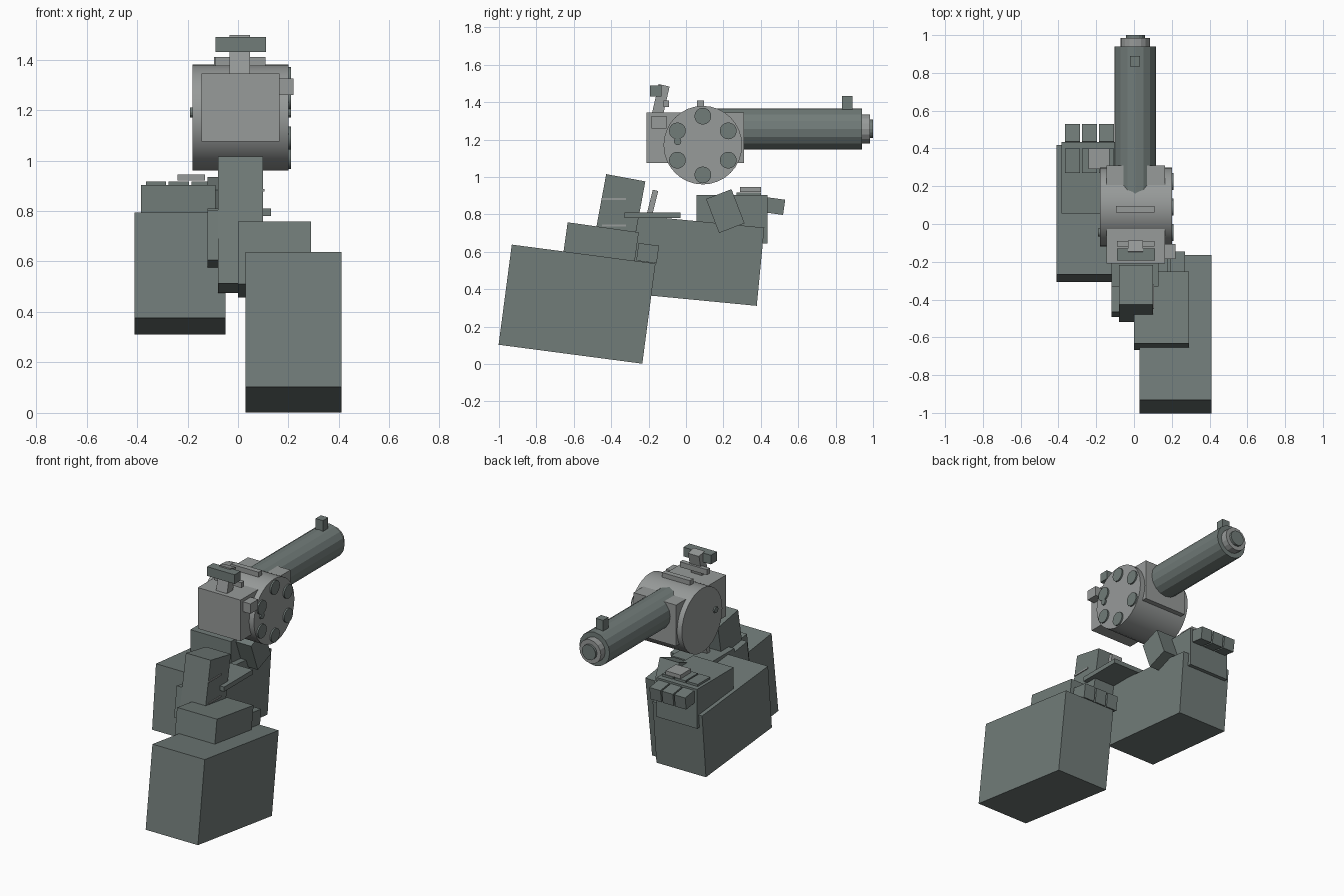
import bpy
from math import radians, sin, cos, pi

if "Cube" in bpy.data.objects:
    bpy.data.objects.remove(bpy.data.objects["Cube"])


def material(name, colour):
    mat = bpy.data.materials.new(name)
    mat.use_nodes = True
    mat.diffuse_color = colour
    mat.node_tree.nodes["Principled BSDF"].inputs["Base Color"].default_value = colour
    return mat


dark = material("dark grey", (0.165, 0.2, 0.19, 1))
light = material("light grey", (0.31, 0.325, 0.32, 1))


def box(name, x, y, z, mat=dark, tilt=0):
    """Box from x, y, z spans, tilted about the x axis through its centre."""
    spans = (x, y, z)
    bpy.ops.mesh.primitive_cube_add(
        size=1, location=[(a + b) / 2 for a, b in spans], rotation=(radians(tilt), 0, 0))
    ob = bpy.context.object
    ob.name = name
    ob.scale = [b - a for a, b in spans]
    ob.data.materials.append(mat)
    return ob


def cylinder(name, centre, radius, depth, axis, sides, mat=dark, smooth=False):
    rot = (0, pi / 2, 0) if axis == "x" else (pi / 2, 0, 0)
    bpy.ops.mesh.primitive_cylinder_add(
        vertices=sides, radius=radius, depth=depth, location=centre, rotation=rot)
    ob = bpy.context.object
    ob.name = name
    ob.data.materials.append(mat)
    if smooth:
        bpy.ops.object.shade_smooth_by_angle(angle=radians(30))


# Left arm, hand and knuckles
box("left_forearm", (0.03, 0.41), (-0.97, -0.195), (0.05, 0.59), tilt=-7.5)
box("left_palm", (0, 0.29), (-0.652, -0.268), (0.482, 0.732), tilt=-8)
for i in range(3):
    x = 0.01 + i * 0.09
    box(f"left_finger_{i}", (x, x + 0.08), (-0.26, -0.15), (0.545, 0.64), tilt=-7.5)
box("left_thumb", (-0.12, 0.02), (-0.48, -0.27), (0.59, 0.79), tilt=-8)

# Right arm, hand and fingers
box("right_forearm", (-0.41, -0.05), (-0.288, 0.4), (0.343, 0.763), tilt=-5.5)
box("right_palm", (-0.385, -0.09), (0.055, 0.435), (0.645, 0.903))
for i in range(3):
    x = -0.365 + i * 0.09
    box(f"right_finger_{i}", (x, x + 0.08), (0.43, 0.525), (0.803, 0.885), tilt=-8)
    box(f"right_fingertip_{i}", (x, x + 0.08), (0.27, 0.4), (0.89, 0.917))
box("right_finger_plate", (-0.24, -0.13), (0.29, 0.4), (0.92, 0.945), light)
box("right_thumb", (-0.12, 0.02), (0.137, 0.283), (0.72, 0.915), tilt=21)

# Grip, guard and trigger
box("grip", (-0.08, 0.1), (-0.475, -0.262), (0.49, 1.0), tilt=-10.5)
for z in (0.735, 0.877):
    box("grip_strip", (-0.06, 0.105), (-0.45, -0.32), (z, z + 0.01), light)
box("trigger_guard", (-0.12, 0.13), (-0.33, -0.03), (0.78, 0.81))
box("trigger", (-0.03, 0.05), (-0.193, -0.163), (0.805, 0.93), light, tilt=-14)

# Receiver with a transverse drum
box("receiver", (-0.145, 0.165), (-0.21, 0.31), (1.075, 1.345), light)
cylinder("drum", (0.01, 0.09, 1.17), 0.21, 0.38, "x", 32, light, smooth=True)
for i in range(6):
    a = pi / 2 + i * pi / 3
    cylinder(f"chamber_{i}", (0.195, 0.09 + 0.157 * cos(a), 1.168 + 0.157 * sin(a)),
             0.045, 0.03, "x", 16, smooth=True)
cylinder("drum_pin", (0.01, -0.045, 1.19), 0.02, 0.4, "x", 12)
box("side_latch", (0.14, 0.22), (-0.185, -0.105), (1.26, 1.325), light)

# Barrel and muzzle
cylinder("barrel", (0.007, 0.54, 1.257), 0.11, 0.8, "y", 16)
cylinder("muzzle_ring", (0.007, 0.955, 1.257), 0.078, 0.06, "y", 16, light)
cylinder("muzzle_bore", (0.007, 0.97, 1.257), 0.05, 0.06, "y", 16)

# Sights and hammer
box("front_sight", (-0.02, 0.033), (0.835, 0.89), (1.34, 1.433))
box("top_rib", (-0.095, 0.108), (0.06, 0.095), (1.34, 1.41), light)
box("rear_sight", (-0.09, 0.108), (-0.12, -0.09), (1.375, 1.41), light)
box("hammer", (-0.033, 0.047), (-0.165, -0.105), (1.33, 1.492), light, tilt=-13)
box("hammer_spur", (-0.09, 0.11), (-0.192, -0.13), (1.43, 1.49))
